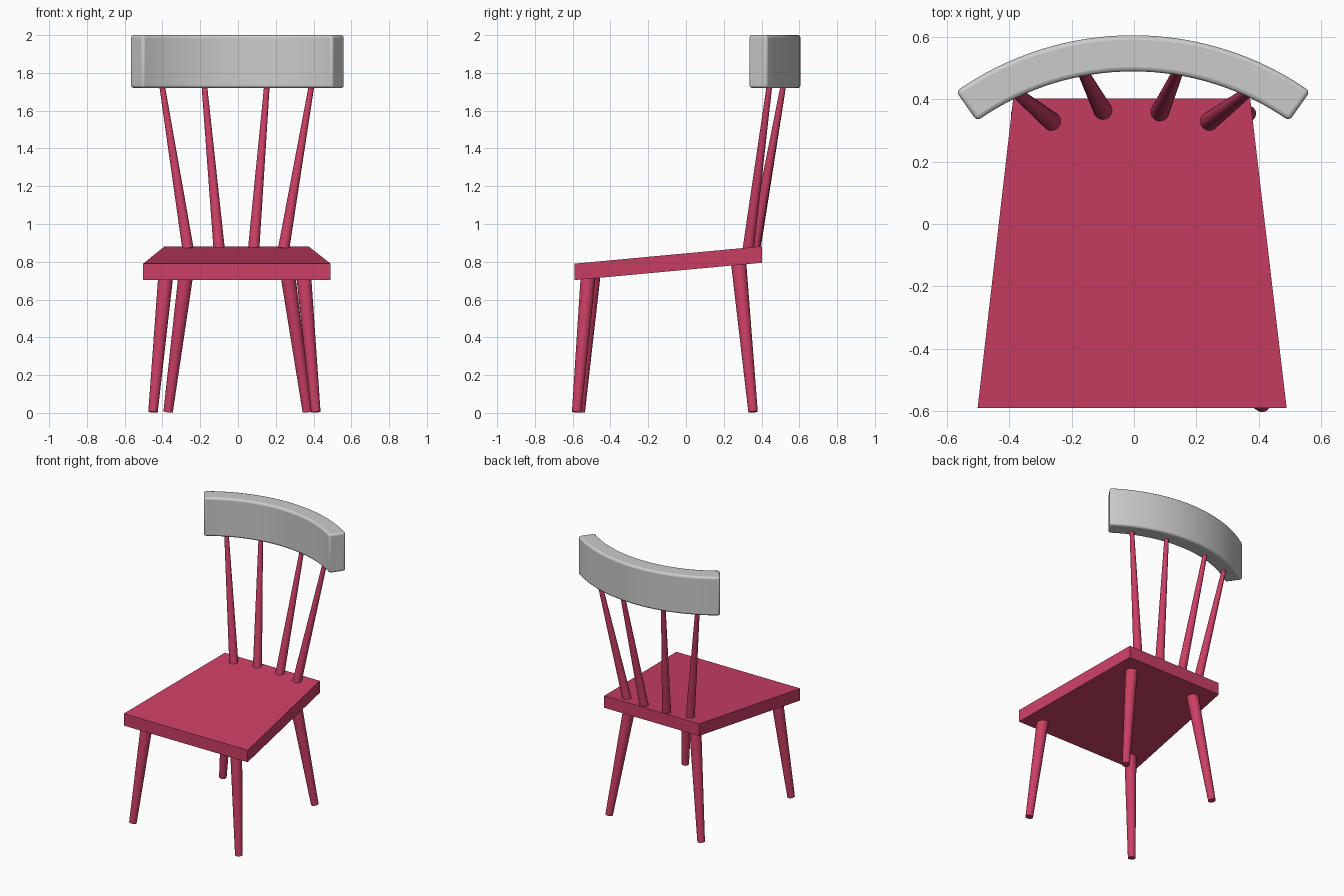
import bpy, bmesh, math
from mathutils import Vector

if "Cube" in bpy.data.objects:
    bpy.data.objects.remove(bpy.data.objects["Cube"])

red = bpy.data.materials.new("red_paint")
red.diffuse_color = (0.60, 0.05, 0.13, 1)
red.use_nodes = True
red.node_tree.nodes["Principled BSDF"].inputs["Base Color"].default_value = red.diffuse_color


def make_object(name, bm, mat=None):
    bmesh.ops.recalc_face_normals(bm, faces=bm.faces)
    mesh = bpy.data.meshes.new(name)
    bm.to_mesh(mesh)
    bm.free()
    ob = bpy.data.objects.new(name, mesh)
    bpy.context.collection.objects.link(ob)
    if mat:
        mesh.materials.append(mat)
    return ob


def smooth(ob, angle=35):
    bpy.ops.object.select_all(action='DESELECT')
    ob.select_set(True)
    bpy.context.view_layer.objects.active = ob
    bpy.ops.object.shade_smooth_by_angle(angle=math.radians(angle))


def rod(name, a, b, ra, rb, extend):
    """Tapered rod from a to b, pushed past b by a fraction of its length."""
    a, b = Vector(a), Vector(b)
    b, rb = b + (b - a) * extend, rb + (rb - ra) * extend
    bm = bmesh.new()
    bmesh.ops.create_cone(bm, cap_ends=True, segments=32,
                          radius1=ra, radius2=rb, depth=(b - a).length)
    ob = make_object(name, bm, red)
    ob.location = (a + b) / 2
    ob.rotation_mode = 'QUATERNION'
    ob.rotation_quaternion = (b - a).to_track_quat('Z', 'Y')
    smooth(ob)


# Seat: tapered slab rising to the back
bm = bmesh.new()
outline = [(-0.502, -0.59, 0.703), (0.49, -0.59, 0.703),
           (0.373, 0.403, 0.795), (-0.388, 0.403, 0.795)]
base = bm.faces.new([bm.verts.new(p) for p in outline])
ext = bmesh.ops.extrude_face_region(bm, geom=[base], use_keep_orig=True)
for v in ext["geom"]:
    if isinstance(v, bmesh.types.BMVert):
        v.co.z += 0.087
make_object("seat", bm, red)

# Legs: foot and seat joint, splayed outward
rod("front_leg_left", (-0.45, -0.56, 0.004), (-0.385, -0.495, 0.70), 0.025, 0.039, 0.06)
rod("front_leg_right", (0.412, -0.579, 0.004), (0.35, -0.52, 0.70), 0.025, 0.039, 0.06)
rod("back_leg_left", (-0.37, 0.355, 0.005), (-0.27, 0.28, 0.78), 0.025, 0.040, 0.04)
rod("back_leg_right", (0.367, 0.355, 0.005), (0.257, 0.28, 0.78), 0.025, 0.040, 0.04)

# Back spindles, fanning up into the top rail
spindles = [(-0.265, 0.33, -0.40, 0.44), (-0.10, 0.365, -0.177, 0.513),
            (0.083, 0.36, 0.152, 0.513), (0.242, 0.33, 0.387, 0.44)]
for i, (x0, y0, x1, y1) in enumerate(spindles):
    rod(f"back_spindle_{i + 1}", (x0, y0, 0.87), (x1, y1, 1.72), 0.030, 0.015, 0.05)

# Top rail: curved block with softened edges
bm = bmesh.new()
SEG, END = 32, math.radians(35.2)
rings = []
for i in range(SEG + 1):
    t = -END + 2 * END * i / SEG
    rings.append([bm.verts.new((-0.003 + r * math.sin(t), -0.38 + r * math.cos(t), z))
                  for r, z in ((0.87, 1.72), (0.986, 1.72), (0.986, 2.0), (0.87, 2.0))])
for p, q in zip(rings, rings[1:]):
    for k in range(4):
        bm.faces.new((p[k], p[(k + 1) % 4], q[(k + 1) % 4], q[k]))
bm.faces.new(rings[0])
bm.faces.new(rings[-1][::-1])
rail = make_object("top_rail", bm)
bev = rail.modifiers.new("soft_edges", 'BEVEL')
bev.width = 0.014
bev.segments = 3
bev.limit_method = 'ANGLE'
bev.angle_limit = math.radians(40)
smooth(rail, 40)
